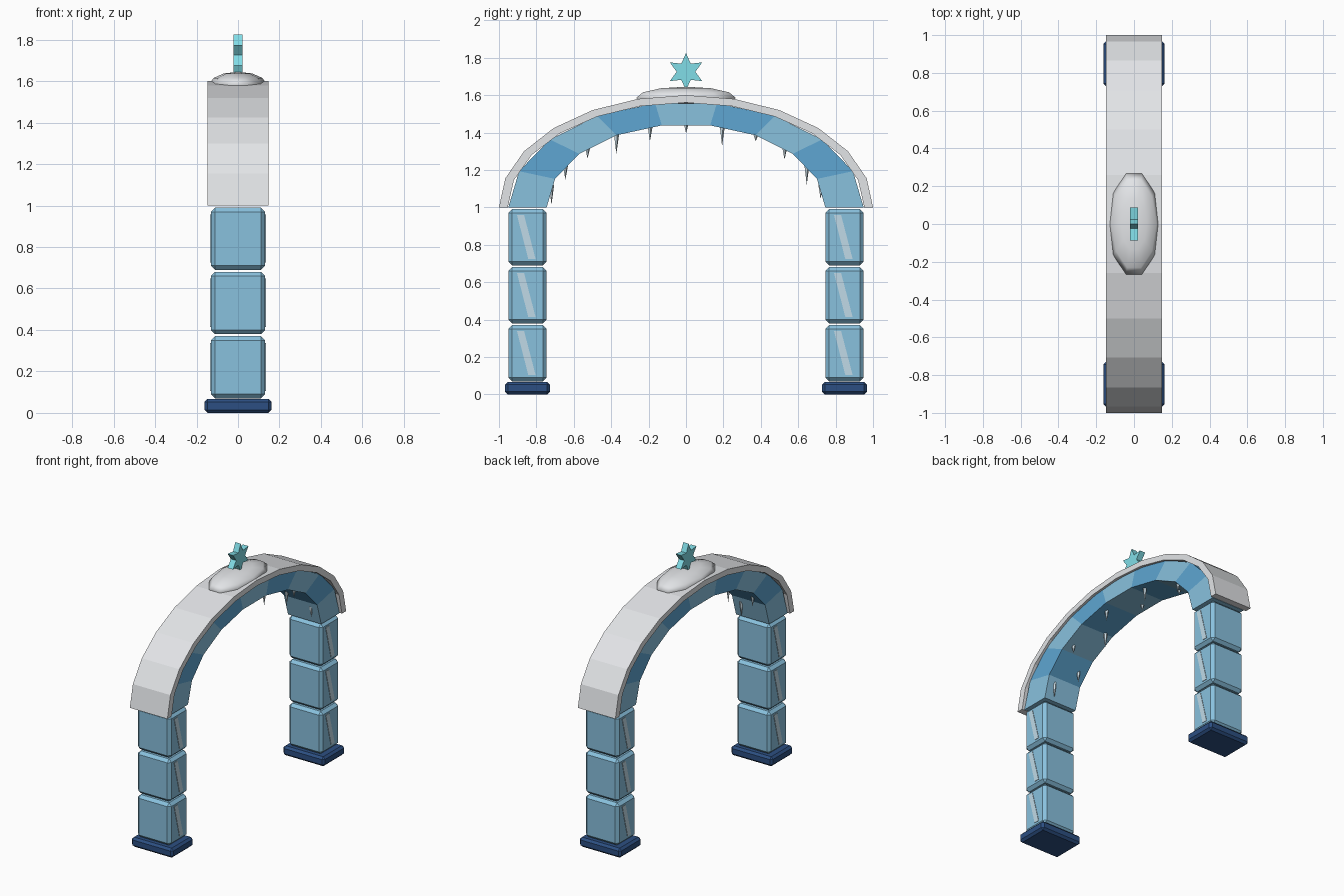
import bpy, bmesh, math
from mathutils import Matrix, Vector

if "Cube" in bpy.data.objects:
    bpy.data.objects.remove(bpy.data.objects["Cube"])


def material(name, rgb):
    lin = [((c / 255 + 0.055) / 1.055) ** 2.4 if c > 10 else c / 3295 for c in rgb]
    m = bpy.data.materials.new(name)
    m.diffuse_color = (*lin, 1)
    m.use_nodes = True
    m.node_tree.nodes["Principled BSDF"].inputs["Base Color"].default_value = m.diffuse_color
    return m


SNOW = material("snow white", (241, 243, 246))
ICE = material("light ice", (137, 193, 222))
DEEP = material("deep ice", (94, 166, 210))
BASE = material("navy base", (44, 79, 130))
SHINE = material("pale shine", (194, 220, 233))
STAR = material("star teal", (130, 222, 232))
ICICLE = material("icicle pale", (218, 236, 245))


def finish(bm, name, mat):
    bmesh.ops.recalc_face_normals(bm, faces=bm.faces)
    me = bpy.data.meshes.new(name)
    bm.to_mesh(me)
    bm.free()
    me.materials.append(mat)
    ob = bpy.data.objects.new(name, me)
    bpy.context.collection.objects.link(ob)
    return ob


def box(name, center, size, bevel, mat):
    bm = bmesh.new()
    bmesh.ops.create_cube(bm, size=1, matrix=Matrix.Translation(center) @ Matrix.Diagonal((*size, 1)))
    bmesh.ops.bevel(bm, geom=bm.edges[:], offset=bevel, segments=1, affect='EDGES')
    return finish(bm, name, mat)


def prism(name, yz, x0, x1, mat):
    """Extrude a (y, z) outline along x."""
    bm = bmesh.new()
    face = bm.faces.new([bm.verts.new((x0, y, z)) for y, z in yz])
    ext = bmesh.ops.extrude_face_region(bm, geom=[face])
    verts = [v for v in ext["geom"] if isinstance(v, bmesh.types.BMVert)]
    bmesh.ops.translate(bm, verts=verts, vec=(x1 - x0, 0, 0))
    return finish(bm, name, mat)


def arc(a, b, t):
    return (-a * math.cos(t), 1 + b * math.sin(t))


# Pillars: base slab, three bevelled ice blocks, slanted shine on both sides
for side, s in (("front", -1), ("back", 1)):
    yc = s * 0.8475
    box(f"{side}_base", (0, yc, 0.0335), (0.325, 0.24, 0.067), 0.015, BASE)
    for i in range(3):
        z = 0.07 + 0.31 * i
        box(f"{side}_block_{i + 1}", (0, yc, z + 0.15), (0.262, 0.205, 0.3), 0.02, ICE)
        for d in (1, -1):
            outline = [(yc + d * y, z + h) for y, h in
                       ((-0.056, 0.268), (-0.018, 0.268), (0.043, 0.035), (0.004, 0.035))]
            prism(f"{side}_shine_{i + 1}_{'right' if d > 0 else 'left'}",
                  outline, d * 0.130, d * 0.134, SHINE)

# Arch: nine wedge blocks in alternating blues
N = 9
for i in range(N):
    t0, t1 = math.pi * i / N, math.pi * (i + 1) / N
    outline = [arc(0.745, 0.445, t0), arc(0.95, 0.565, t0),
               arc(0.95, 0.565, t1), arc(0.745, 0.445, t1)]
    prism(f"arch_wedge_{i + 1}", outline, -0.13, 0.13, DEEP if i % 2 else ICE)

# Snow layer over the arch, built as a ring of quads
bm = bmesh.new()
rings = []
for k in range(13):
    t = math.pi * k / 12
    pts = [(x, *arc(a, b, t)) for x, a, b in
           ((-0.147, 0.953, 0.56), (0.147, 0.953, 0.56), (0.147, 1.0, 0.6), (-0.147, 1.0, 0.6))]
    rings.append([bm.verts.new(p) for p in pts])
for r, q in zip(rings, rings[1:]):
    for j in range(4):
        bm.faces.new((r[j], r[(j + 1) % 4], q[(j + 1) % 4], q[j]))
bm.faces.new(rings[0])
bm.faces.new(rings[-1])
finish(bm, "snow_layer", SNOW)

# Smooth snow mound on the crown
bm = bmesh.new()
bmesh.ops.create_uvsphere(
    bm, u_segments=10, v_segments=6, radius=1,
    matrix=Matrix.Translation((0, 0, 1.585)) @ Matrix.Diagonal((0.137, 0.28, 0.06, 1))
    @ Matrix.Rotation(math.pi / 2, 4, 'Z'))
for f in bm.faces:
    f.smooth = True
finish(bm, "snow_mound", SNOW)

# Six-pointed star
star = []
for k in range(12):
    r = 0.1 if k % 2 == 0 else 0.05
    t = math.pi * k / 6
    star.append((r * math.sin(t), 1.725 + r * math.cos(t)))
prism("star", star, -0.021, 0.021, STAR)

# Icicles under the arch, staggered left and right
tips = (1.013, 1.146, 1.26, 1.284, 1.353, 1.396, 1.327, 1.353, 1.257, 1.12, 1.045)
for k, tip in enumerate(tips, 1):
    y, z = arc(0.745, 0.445, math.pi * k / 12)
    top = z + 0.005
    bm = bmesh.new()
    bmesh.ops.create_cone(bm, cap_ends=True, segments=5, radius1=0, radius2=0.015, depth=top - tip,
                          matrix=Matrix.Translation((0.07 if k % 2 else -0.07, y, (top + tip) / 2)))
    bmesh.ops.remove_doubles(bm, verts=bm.verts, dist=0.0001)
    finish(bm, f"icicle_{k}", ICICLE)
